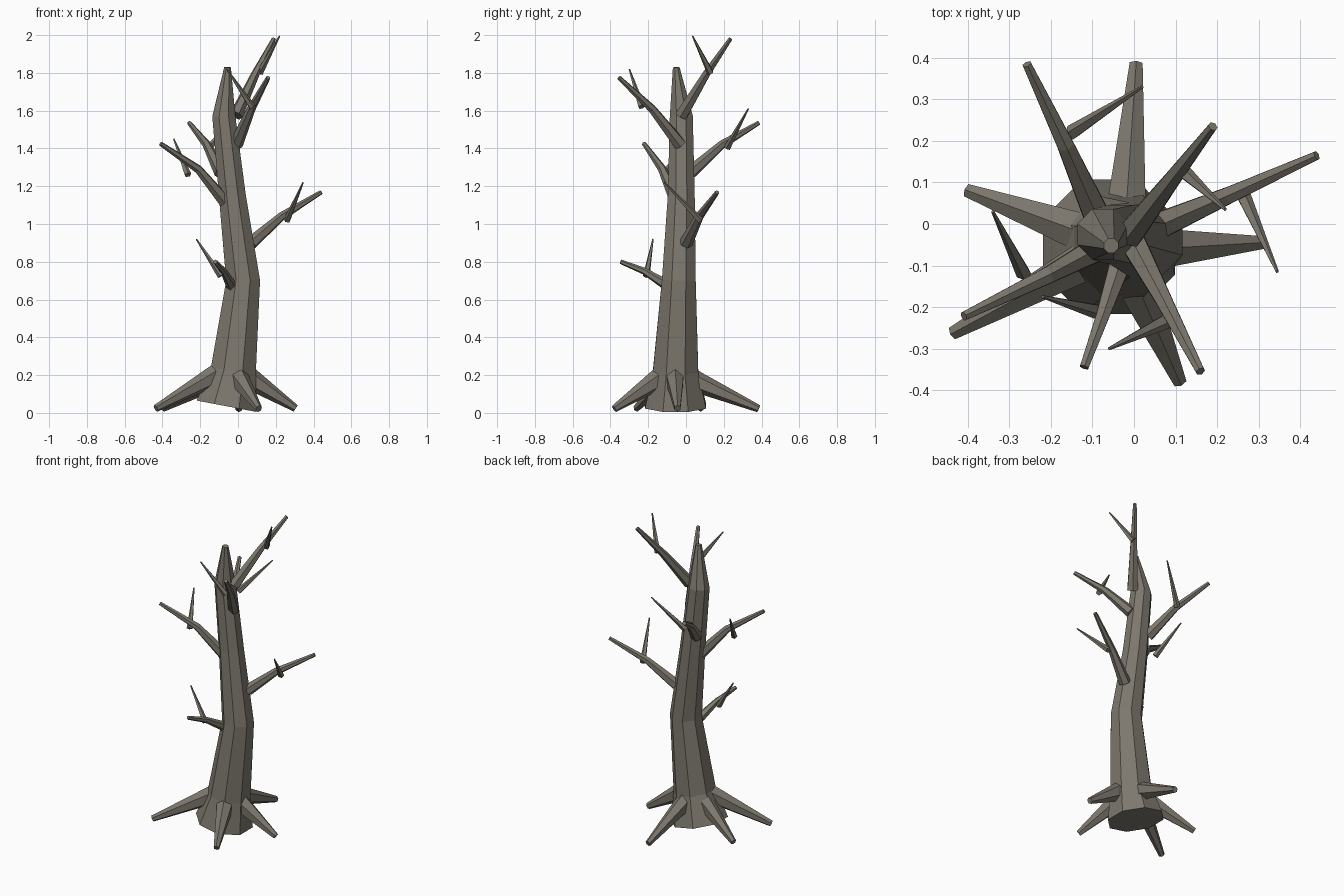
import bpy
import bmesh
import math
from mathutils import Vector

if "Cube" in bpy.data.objects:
    bpy.data.objects.remove(bpy.data.objects["Cube"])

bark = bpy.data.materials.new("grey_brown_bark")
bark.use_nodes = True
COLOUR = (0.205, 0.188, 0.156, 1)
bark.diffuse_color = COLOUR
bark.node_tree.nodes["Principled BSDF"].inputs["Base Color"].default_value = COLOUR


def limb(name, points, radii, sides, stretch=1.0, turn=0.5):
    """Faceted tapering tube through the points; stretch makes it taller than wide."""
    pts = [Vector(p) for p in points]
    bm = bmesh.new()
    rings = []
    for i, (p, r) in enumerate(zip(pts, radii)):
        ahead = (pts[min(i + 1, len(pts) - 1)] - p).normalized()
        behind = (p - pts[max(i - 1, 0)]).normalized()
        along = (ahead + behind).normalized()
        guide = Vector((0, 1, 0)) if abs(along.z) > 0.9 else Vector((0, 0, 1))
        side = along.cross(guide).normalized()
        up = side.cross(along)
        ring = []
        for k in range(sides):
            a = math.tau * (k + turn) / sides
            ring.append(bm.verts.new(p + r * (side * math.cos(a) + up * math.sin(a) * stretch)))
        rings.append(ring)
    for low, high in zip(rings, rings[1:]):
        for k in range(sides):
            n = (k + 1) % sides
            bm.faces.new((low[k], low[n], high[n], high[k]))
    bm.faces.new(rings[0][::-1])
    bm.faces.new(rings[-1])
    bmesh.ops.recalc_face_normals(bm, faces=bm.faces)
    mesh = bpy.data.meshes.new(name)
    bm.to_mesh(mesh)
    bm.free()
    mesh.materials.append(bark)
    obj = bpy.data.objects.new(name, mesh)
    bpy.context.collection.objects.link(obj)


# Leaning, bent trunk
limb("trunk",
     [(-0.06, -0.055, 0.035), (-0.025, -0.055, 0.22), (0.027, -0.038, 0.7),
      (-0.03, -0.025, 1.15), (-0.075, -0.025, 1.57), (-0.055, -0.052, 1.83)],
     [0.175, 0.13, 0.097, 0.077, 0.066, 0.019], 8)

# Branches: base, bend, tip, then the start and end of the side twig
branches = {
    "left_branch": [(0.07, 0.0, 0.9), (0.23, 0.07, 1.04), (0.44, 0.165, 1.168),
                    (0.26, 0.075, 1.02), (0.345, -0.115, 1.22)],
    "right_branch": [(-0.07, -0.05, 1.12), (-0.21, -0.125, 1.29), (-0.41, -0.222, 1.425),
                     (-0.265, -0.12, 1.26), (-0.34, 0.03, 1.45)],
    "low_front_branch": [(-0.035, -0.1, 0.675), (-0.075, -0.22, 0.75), (-0.12, -0.345, 0.8),
                         (-0.09, -0.21, 0.725), (-0.22, -0.175, 0.92)],
    "high_front_branch": [(-0.01, -0.03, 1.42), (0.07, -0.18, 1.61), (0.16, -0.355, 1.775),
                          (0.075, -0.235, 1.62), (-0.06, -0.3, 1.82)],
    "top_branch": [(-0.01, -0.025, 1.575), (0.09, 0.105, 1.79), (0.19, 0.235, 1.98),
                   (0.115, 0.13, 1.8), (0.22, 0.035, 1.995)],
    "back_branch": [(-0.09, 0.02, 1.27), (-0.165, 0.19, 1.42), (-0.258, 0.385, 1.535),
                    (-0.15, 0.22, 1.405), (0.02, 0.33, 1.61)],
}
for name, p in branches.items():
    size = 0.8 if name == "low_front_branch" else 1
    limb(name, p[:3], [0.036 * size, 0.023 * size, 0.012], 6)
    limb(name + "_twig", p[3:], [0.019, 0.004], 5)

# Roots spreading from the trunk down to the ground
roots = {
    "back_root": [(-0.02, 0.02, 0.18), (0.005, 0.385, 0.022)],
    "left_root": [(0.05, -0.06, 0.19), (0.305, -0.045, 0.024)],
    "front_root": [(0.0, -0.13, 0.19), (0.11, -0.38, 0.022)],
    "front_right_root": [(-0.1, -0.08, 0.21), (-0.435, -0.262, 0.024)],
    "back_right_root": [(-0.1, -0.03, 0.19), (-0.4, 0.08, 0.024)],
}
for name, p in roots.items():
    limb(name, p, [0.055, 0.018], 6, stretch=1.1)
